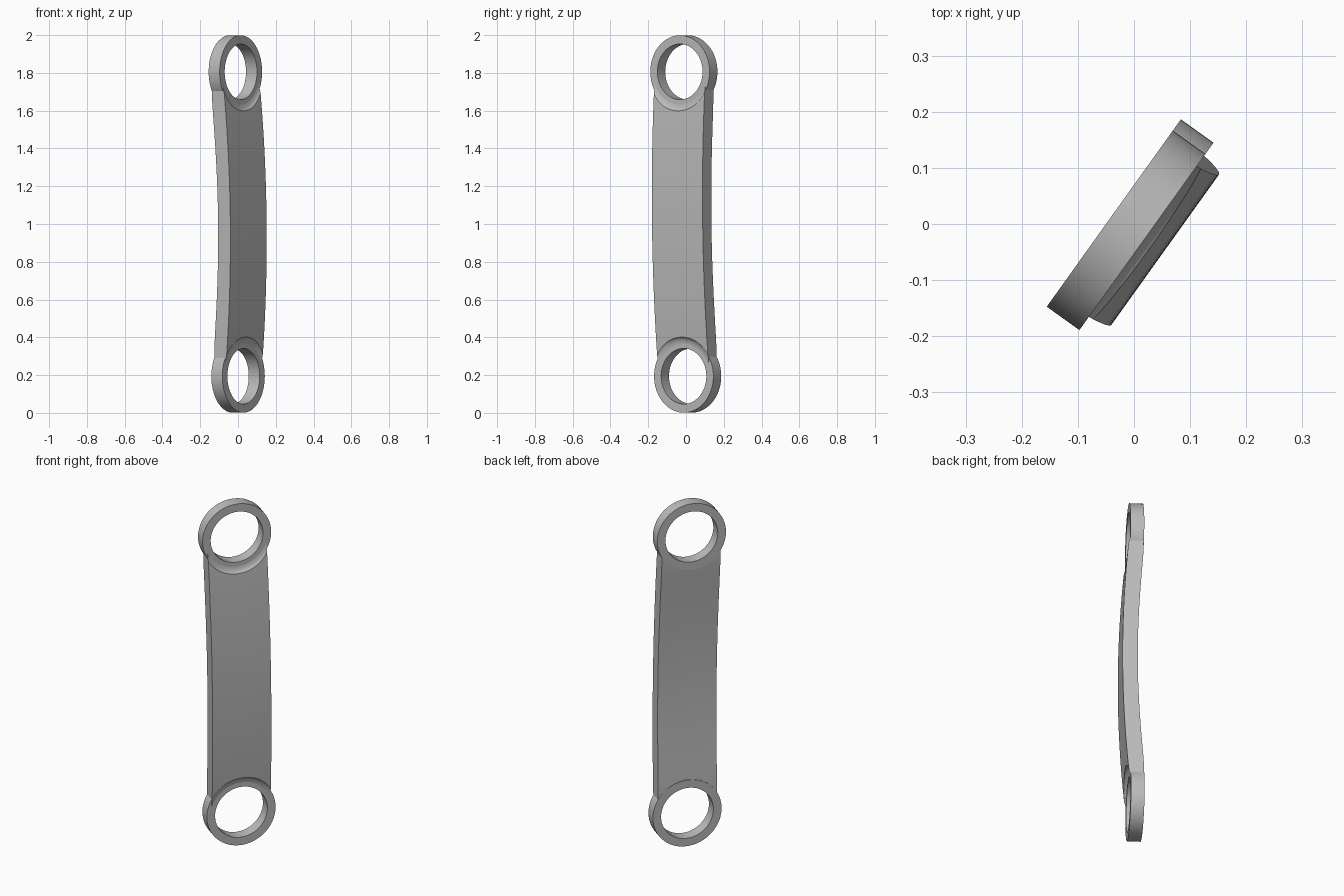
import bpy, bmesh, math
from mathutils import Matrix

old = bpy.data.objects.get("Cube")
if old:
    bpy.data.objects.remove(old, do_unlink=True)

SEGMENTS = 72
EYE_Z = 0.806        # distance of each eye from the middle of the link
RING_R, HOLE_R = 0.193, 0.147
HALF_WIDTH = 0.165

# Whole link: turned about the vertical, leaning slightly in its own plane
PLACE = (Matrix.Translation((-0.003, -0.004, 1.0))
         @ Matrix.Rotation(math.radians(54.4), 4, 'Z')
         @ Matrix.Rotation(-0.0153, 4, 'Y'))

steel = bpy.data.materials.new("grey_steel")
steel.use_nodes = True
colour = (0.5, 0.5, 0.5, 1)
steel.diffuse_color = colour
steel.node_tree.nodes["Principled BSDF"].inputs["Base Color"].default_value = colour


def make_object(name, bm):
    bmesh.ops.recalc_face_normals(bm, faces=bm.faces)
    mesh = bpy.data.meshes.new(name)
    bm.to_mesh(mesh)
    bm.free()
    mesh.materials.append(steel)
    ob = bpy.data.objects.new(name, mesh)
    bpy.context.collection.objects.link(ob)
    ob.matrix_world = PLACE
    return ob


def lathe(name, profile, z, closed):
    """Turn (radius, height) points about the eye axis; the front is local -y."""
    bm = bmesh.new()
    rings = []
    for r, n in profile:
        angles = [2 * math.pi * i / SEGMENTS for i in range(SEGMENTS)]
        rings.append([bm.verts.new((r * math.cos(a), -n, z + r * math.sin(a)))
                      for a in angles])
    pairs = list(zip(rings, rings[1:]))
    if closed:
        pairs.append((rings[-1], rings[0]))
    else:
        bm.faces.new(rings[0])
        bm.faces.new(rings[-1])
    for low, high in pairs:
        for i in range(SEGMENTS):
            j = (i + 1) % SEGMENTS
            bm.faces.new((low[i], low[j], high[j], high[i]))
    return make_object(name, bm)


def smooth(ob):
    bpy.ops.object.select_all(action='DESELECT')
    ob.select_set(True)
    bpy.context.view_layer.objects.active = ob
    bpy.ops.object.shade_smooth_by_angle(angle=math.radians(25))


# Bowed bar: side profile extruded across its width
STEPS = 32
heights = [EYE_Z * (2 * i / STEPS - 1) for i in range(STEPS + 1)]
front = [(0.072 - 0.024 * (z / 0.6) ** 2, z) for z in heights]
back = [(-0.0395 + 0.032 * (1 - min(1, abs(z) / 0.66) ** 2) ** 1.2, z) for z in heights]
bm = bmesh.new()
rows = [[bm.verts.new((side * HALF_WIDTH, -n, z)) for n, z in front + back[::-1]]
        for side in (-1, 1)]
for row in rows:
    bm.faces.new(row)
count = len(rows[0])
for i in range(count):
    j = (i + 1) % count
    bm.faces.new((rows[0][i], rows[0][j], rows[1][j], rows[1][i]))
bar = make_object("bowed_bar", bm)

# Recess round each eye: straight bore flaring into a concave fillet
RECESS = [(0.17, -0.2), (0.17, 0.0305), (0.185, 0.033), (0.197, 0.038),
          (0.206, 0.046), (0.212, 0.058), (0.216, 0.08), (0.216, 0.2)]
RING = [(HOLE_R, -0.0405), (RING_R, -0.0405), (RING_R, 0.031), (HOLE_R, 0.031)]

for name, z in (("upper_ring", EYE_Z), ("lower_ring", -EYE_Z)):
    cutter = lathe("recess_cutter", RECESS, z, closed=False)
    cutter.hide_render = True
    bpy.context.view_layer.update()
    mod = bar.modifiers.new("recess", 'BOOLEAN')
    mod.operation, mod.object, mod.solver = 'DIFFERENCE', cutter, 'EXACT'
    bpy.context.view_layer.objects.active = bar
    bpy.ops.object.modifier_apply(modifier=mod.name)
    bpy.data.objects.remove(cutter, do_unlink=True)
    smooth(lathe(name, RING, z, closed=True))
smooth(bar)
